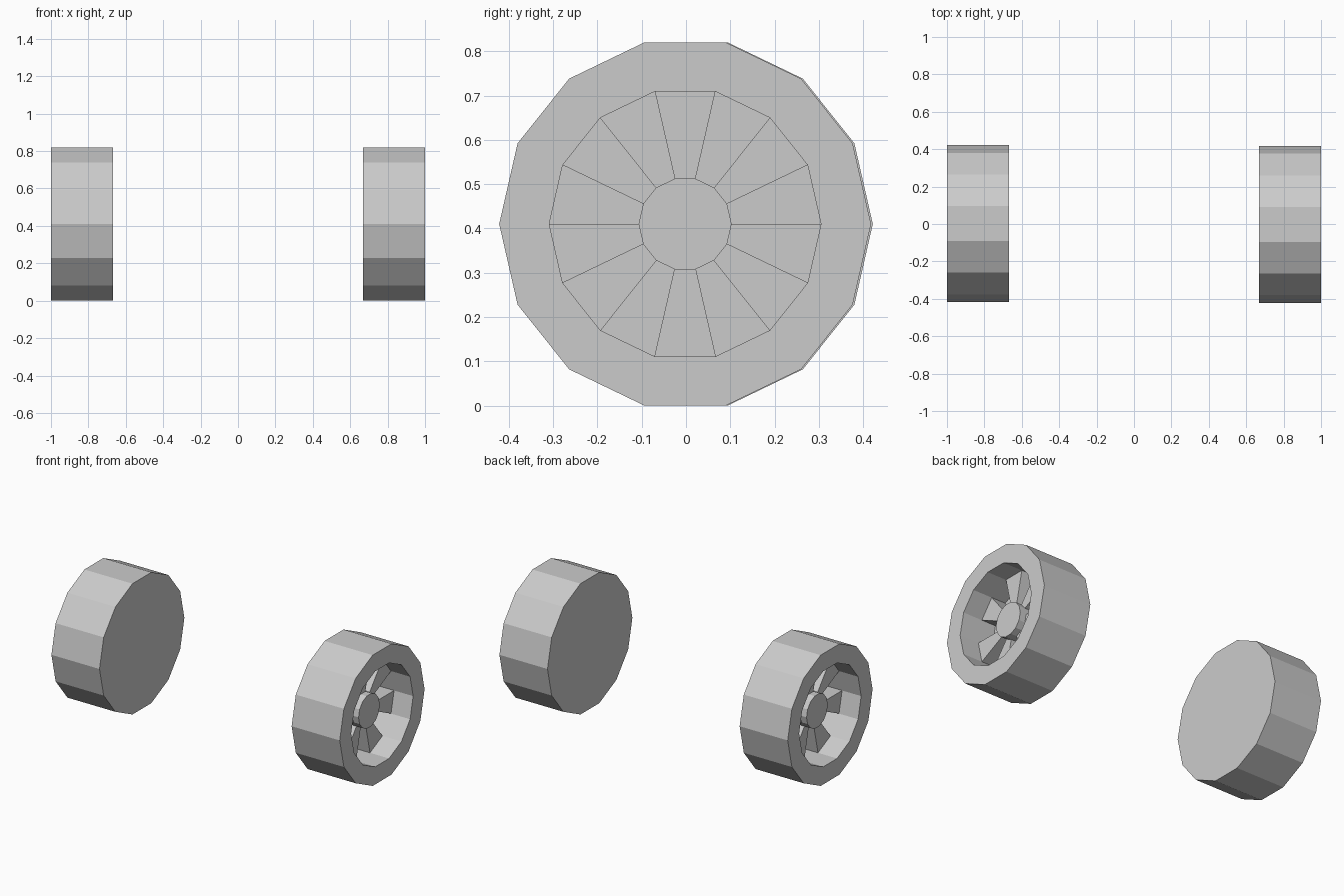
import bpy, bmesh
from math import cos, sin, tau

if "Cube" in bpy.data.objects:
    bpy.data.objects.remove(bpy.data.objects["Cube"])

SIDES = 14
CY, CZ = -0.002, 0.41            # wheel centre
BACK, FACE = 0.667, 1.0          # inner and outer side of the wheel
FLOOR, SPOKE_X, HUB_X = 0.77, 0.868, 0.91
R_TYRE, R_RIM, R_HUB = 0.42, 0.307, 0.105


def at(x, r, k):
    """Point on the polygon of radius r, corner k."""
    a = tau * k / SIDES
    return (x, CY + r * cos(a), CZ + r * sin(a))


def finish(bm, name, turned):
    bmesh.ops.recalc_face_normals(bm, faces=bm.faces)
    me = bpy.data.meshes.new(name)
    bm.to_mesh(me)
    bm.free()
    ob = bpy.data.objects.new(name, me)
    # the left wheel is the right one turned half way round
    ob.rotation_euler.z = tau / 2 if turned else 0
    bpy.context.collection.objects.link(ob)


def lathe(name, profile, turned):
    """Rings of (x, radius), capped at both ends."""
    bm = bmesh.new()
    rings = [[bm.verts.new(at(x, r, k)) for k in range(SIDES)] for x, r in profile]
    for a, b in zip(rings, rings[1:]):
        for k in range(SIDES):
            j = (k + 1) % SIDES
            bm.faces.new((a[k], a[j], b[j], b[k]))
    bm.faces.new(rings[0])
    bm.faces.new(rings[-1])
    finish(bm, name, turned)


def spokes(name, turned):
    """Wedges on every second sector, the top one included."""
    bm = bmesh.new()
    for k in range(1, SIDES, 2):
        lo, hi = [[bm.verts.new(at(x, r, c)) for r, c in
                   ((R_HUB, k), (R_RIM, k), (R_RIM, k + 1), (R_HUB, k + 1))]
                  for x in (FLOOR, SPOKE_X)]
        bm.faces.new(lo)
        bm.faces.new(hi)
        for i in range(4):
            j = (i + 1) % 4
            bm.faces.new((lo[i], lo[j], hi[j], hi[i]))
    finish(bm, name, turned)


for side, turned in (("right", False), ("left", True)):
    # tyre with closed back and recessed front
    lathe(side + "_tyre", [(BACK, R_TYRE), (FACE, R_TYRE), (FACE, R_RIM), (FLOOR, R_RIM)], turned)
    # hub
    lathe(side + "_hub", [(FLOOR, R_HUB), (HUB_X, R_HUB)], turned)
    # spokes
    spokes(side + "_spokes", turned)
